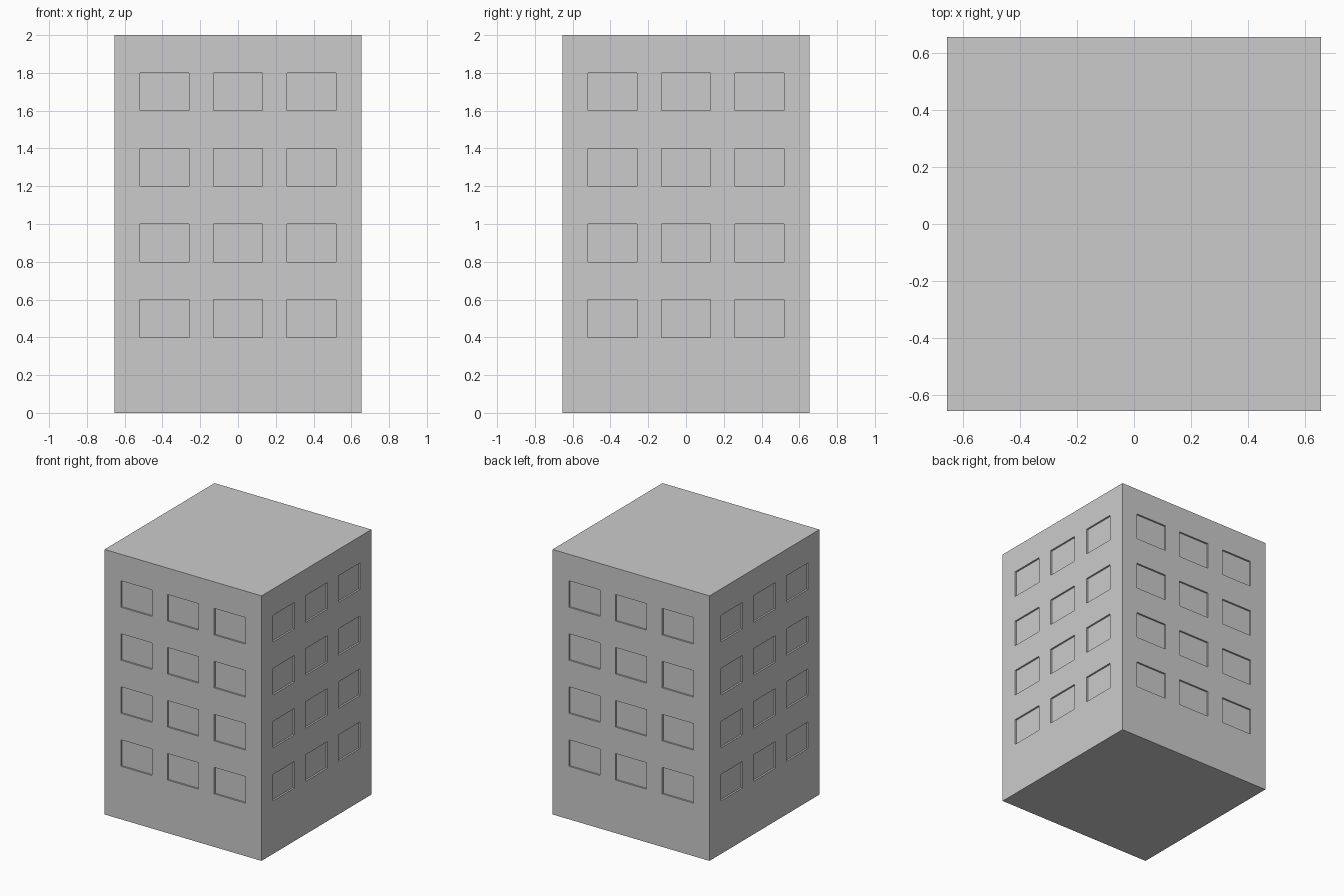
import bpy, bmesh
from math import pi
from mathutils import Matrix

if "Cube" in bpy.data.objects:
    bpy.data.objects.remove(bpy.data.objects["Cube"])

HALF = 0.655     # half width of the block
HEIGHT = 2.0
DEPTH = 0.013    # window recess
# Grid lines: every odd interval in both lists is a window
cols = [-HALF, -0.52, -0.26, -0.13, 0.13, 0.26, 0.52, HALF]
rows = [0, 0.4, 0.6, 0.8, 1.0, 1.2, 1.4, 1.6, 1.8, HEIGHT]

bm = bmesh.new()
windows = []


def add_wall(angle):
    """Wall panel grid, turned about z to face one side."""
    rot = Matrix.Rotation(angle, 4, 'Z')
    grid = [[bm.verts.new((x, -HALF, z)) for x in cols] for z in rows]
    for r in range(len(rows) - 1):
        for c in range(len(cols) - 1):
            f = bm.faces.new((grid[r][c], grid[r][c + 1],
                              grid[r + 1][c + 1], grid[r + 1][c]))
            if r % 2 and c % 2:
                windows.append(f)
    bmesh.ops.transform(bm, matrix=rot, verts=[v for row in grid for v in row])


# Four walls, welded at the corners
for k in range(4):
    add_wall(k * pi / 2)
bmesh.ops.remove_doubles(bm, verts=bm.verts[:], dist=1e-4)

# Roof and floor
bmesh.ops.holes_fill(bm, edges=[e for e in bm.edges if e.is_boundary], sides=0)
bm.normal_update()

# Recessed windows
windows = [f for f in windows if f.is_valid]
bmesh.ops.inset_individual(bm, faces=windows, thickness=0.0, depth=-DEPTH)
bmesh.ops.recalc_face_normals(bm, faces=bm.faces[:])

mesh = bpy.data.meshes.new("tower_block")
bm.to_mesh(mesh)
bm.free()
bpy.context.collection.objects.link(bpy.data.objects.new("tower_block", mesh))
